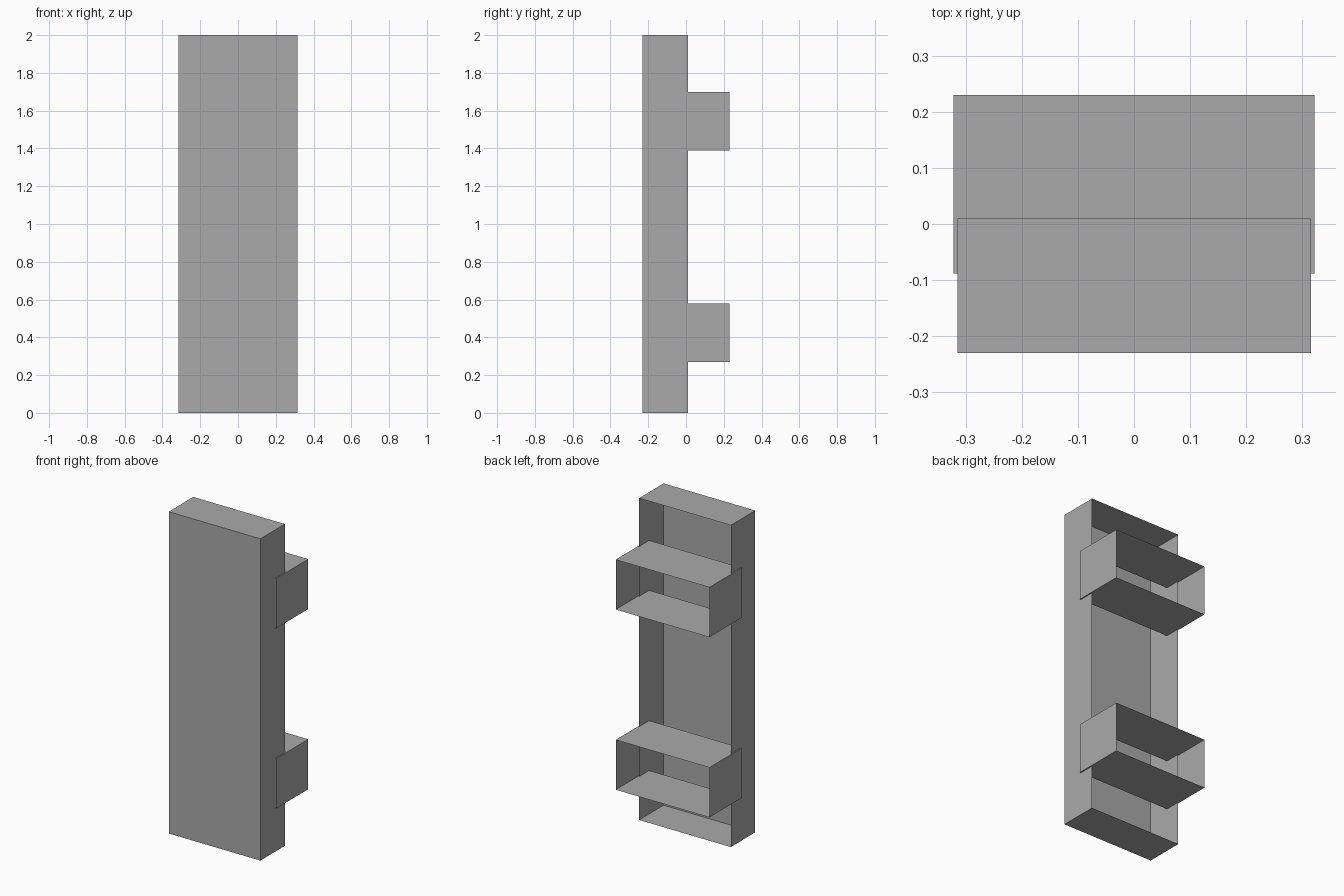
import bpy
import bmesh
from mathutils import Vector

cube = bpy.data.objects.get("Cube")
if cube:
    bpy.data.objects.remove(cube, do_unlink=True)

# Plain grey used on every part
grey = bpy.data.materials.new("plain_grey")
grey.use_nodes = True
colour = (0.4, 0.4, 0.4, 1)
grey.diffuse_color = colour
grey.node_tree.nodes["Principled BSDF"].inputs["Base Color"].default_value = colour


def open_box(name, low, high, open_sides):
    """Thin-walled box without the faces that point along open_sides."""
    low, high = Vector(low), Vector(high)
    bm = bmesh.new()
    bmesh.ops.create_cube(bm, size=1)
    bm.normal_update()
    gone = [f for f in bm.faces if any(f.normal.dot(Vector(s)) > 0.9 for s in open_sides)]
    bmesh.ops.delete(bm, geom=gone, context='FACES')
    bmesh.ops.scale(bm, vec=high - low, verts=bm.verts)
    bmesh.ops.translate(bm, vec=(low + high) / 2, verts=bm.verts)
    mesh = bpy.data.meshes.new(name)
    bm.to_mesh(mesh)
    bm.free()
    mesh.materials.append(grey)
    obj = bpy.data.objects.new(name, mesh)
    bpy.context.collection.objects.link(obj)


BACK, FRONT = (0, 1, 0), (0, -1, 0)

# Tall front tray, open at the back
open_box("front_tray", (-0.315, -0.23, 0), (0.315, 0.01, 2), [BACK])

# Two rectangular sleeves, open at both ends
for name, bottom in (("lower_sleeve", 0.27), ("upper_sleeve", 1.39)):
    open_box(name, (-0.322, -0.088, bottom), (0.322, 0.23, bottom + 0.31), [BACK, FRONT])
